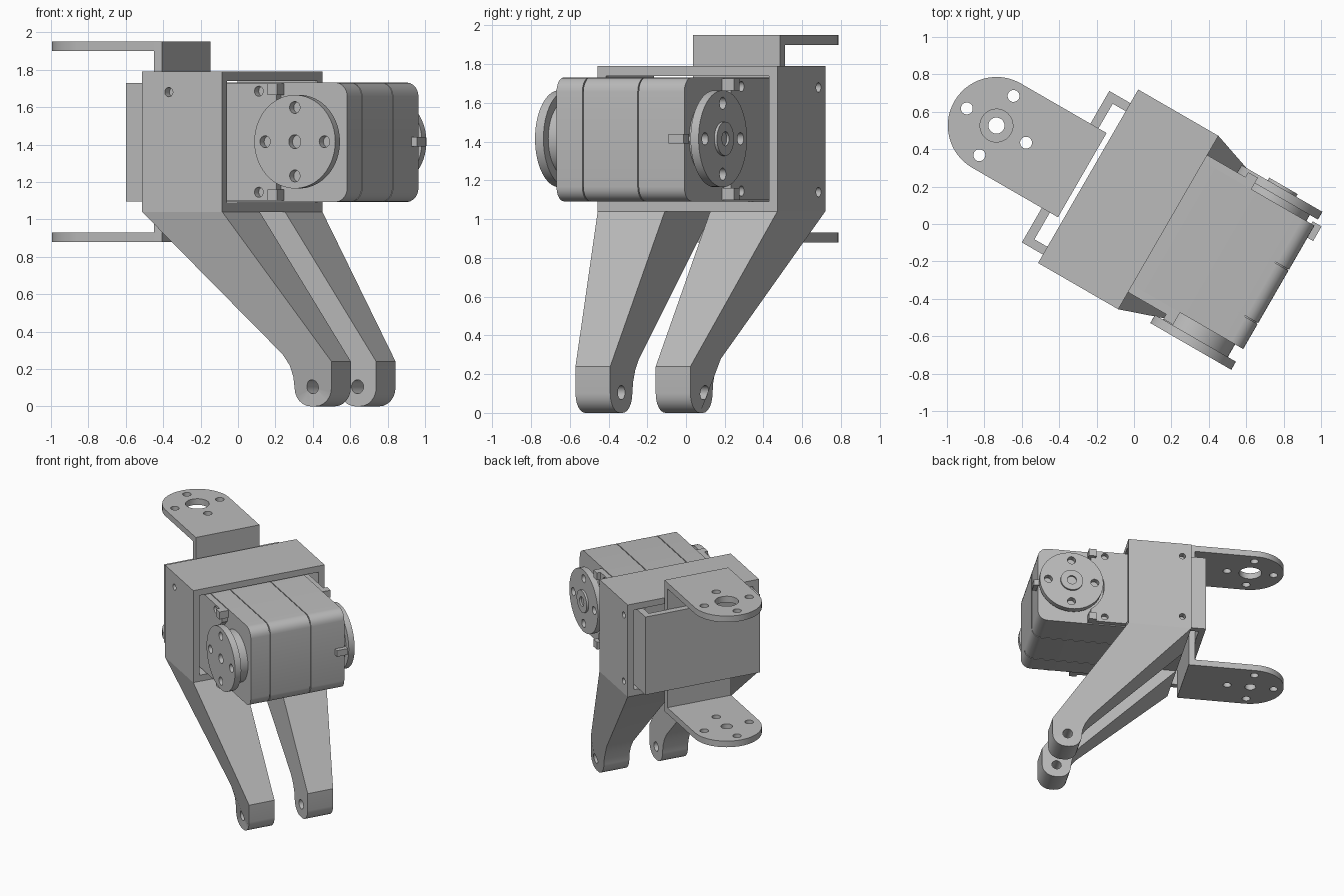
import bpy, bmesh, math
from mathutils import Matrix, Vector

if "Cube" in bpy.data.objects:
    bpy.data.objects.remove(bpy.data.objects["Cube"])

grey = bpy.data.materials.new("plain grey")
grey.use_nodes = True
COLOUR = (0.5, 0.5, 0.5, 1)
grey.diffuse_color = COLOUR
grey.node_tree.nodes["Principled BSDF"].inputs["Base Color"].default_value = COLOUR

# The whole assembly is turned about the vertical axis
TURN = Matrix.Rotation(math.radians(-30), 4, 'Z')
MID = 0.0985   # mid plane between the two legs
AXIS = 0.59    # motor shaft position
SHAFT_Z = 1.415


def finish(name, bm):
    bmesh.ops.recalc_face_normals(bm, faces=bm.faces)
    mesh = bpy.data.meshes.new(name)
    bm.to_mesh(mesh)
    bm.free()
    mesh.materials.append(grey)
    ob = bpy.data.objects.new(name, mesh)
    bpy.context.collection.objects.link(ob)
    ob.matrix_world = TURN
    return ob


def prism(name, outline, axis, low, high):
    """Extrude an outline along y (outline is x,z) or z (outline is x,y)."""
    bm = bmesh.new()
    place = (lambda a, b: (a, low, b)) if axis == 'y' else (lambda a, b: (a, b, low))
    face = bm.faces.new([bm.verts.new(place(a, b)) for a, b in outline])
    geo = bmesh.ops.extrude_face_region(bm, geom=[face])
    step = Vector((0, high - low, 0) if axis == 'y' else (0, 0, high - low))
    bmesh.ops.translate(bm, verts=[g for g in geo['geom'] if isinstance(g, bmesh.types.BMVert)], vec=step)
    return finish(name, bm)


def box(name, x0, x1, y0, y1, z0, z1):
    return prism(name, [(x0, y0), (x1, y0), (x1, y1), (x0, y1)], 'z', z0, z1)


def arc(cx, cy, r, start, end, n):
    return [(cx + r * math.cos(math.radians(start + (end - start) * i / n)),
             cy + r * math.sin(math.radians(start + (end - start) * i / n))) for i in range(n + 1)]


def disc(name, cx, cy, r, axis, low, high, n=48):
    return prism(name, arc(cx, cy, r, 0, 360, n)[:-1], axis, low, high)


def cut(ob, cutters):
    """Subtract cutters, bake the result and discard the cutters."""
    for c in cutters:
        c.hide_render = True
        mod = ob.modifiers.new("hole", 'BOOLEAN')
        mod.operation, mod.solver, mod.object = 'DIFFERENCE', 'EXACT', c
    bpy.context.view_layer.update()
    baked = bpy.data.meshes.new_from_object(ob.evaluated_get(bpy.context.evaluated_depsgraph_get()))
    ob.modifiers.clear()
    ob.data = baked
    for c in cutters:
        bpy.data.objects.remove(c)


def ring_holes(cx, cy, axis, low, high):
    return [disc("hole_cutter", cx + dx, cy + dy, 0.032, axis, low, high, 20)
            for dx, dy in ((0.183, 0), (-0.183, 0), (0, 0.183), (0, -0.183))]


# Square tube frame, open at front and back, with screw holes in its sides
frame = box("frame", -0.34, 0.155, -0.437, 0.634, 1.04, 1.79)
cut(frame, [box("opening_cutter", -0.5, 0.3, -0.387, 0.584, 1.09, 1.74),
            disc("hole_cutter", -0.175, 1.68, 0.025, 'y', -0.5, -0.35, 20),
            disc("hole_cutter", -0.27, 1.68, 0.025, 'y', 0.55, 0.7, 20),
            disc("hole_cutter", -0.27, 1.14, 0.025, 'y', 0.55, 0.7, 20)])

# Legs: flat inside, outer side tapering towards the foot
profile = ([(-0.34, 1.04), (0.155, 1.04), (0.718, 0.24)]
           + arc(0.618, 0.1, 0.1, 0, -90, 6) + arc(0.59, 0.1, 0.1, -90, -180, 6)
           + [(0.482, 0.16), (0.46, 0.22), (0.42, 0.28)])
for side, name in ((-1, "right_leg"), (1, "left_leg")):
    leg = prism(name, profile, 'y', MID + side * 0.1355, MID + side * 0.5355)
    for v in leg.data.vertices:
        if abs(v.co.y - MID) > 0.3:
            taper = min(1, (1.04 - v.co.z) / 0.8)
            v.co.y = MID + side * (0.5355 - 0.193 * taper)
    cut(leg, [disc("hole_cutter", 0.603, 0.105, 0.037, 'y', -0.6, 0.8, 24)])

# Back channel that slides into the frame
prism("back_channel", [(-0.47, -0.385), (-0.1, -0.385), (-0.1, -0.337), (-0.42, -0.337),
                       (-0.42, 0.5), (-0.1, 0.5), (-0.1, 0.55), (-0.47, 0.55)], 'z', 1.095, 1.73)

# Hinge bracket: upright strip with a rounded arm above and below
EYE_X, EYE_Y = -0.9, 0.088
box("hinge_upright", -0.42, -0.37, EYE_Y - 0.26, EYE_Y + 0.26, 0.88, 1.95)
arm_outline = ([(-0.37, EYE_Y - 0.26), (-0.37, EYE_Y + 0.26)]
               + arc(EYE_X, EYE_Y, 0.26, 90, 270, 28))
for name, z, r in (("upper_hinge_arm", 1.9, 0.088), ("lower_hinge_arm", 0.88, 0.043)):
    arm = prism(name, arm_outline, 'z', z, z + 0.05)
    cut(arm, ring_holes(EYE_X, EYE_Y, 'z', z - 0.1, z + 0.2)
        + [disc("hole_cutter", EYE_X, EYE_Y, r, 'z', z - 0.1, z + 0.2, 32)])


# Motor body in three slices with fine grooves at the seams
def body_outline(inset):
    x, lo, hi, r = 0.84 - inset, 1.092 + inset, 1.732 - inset, 0.075
    return ([(-0.3, lo)] + arc(x - r, lo + r, r, -90, 0, 5)
            + arc(x - r, hi - r, r, 0, 90, 5) + [(-0.3, hi)])


prism("motor_core", body_outline(0.008), 'y', -0.28, 0.46)
for name, y0, y1 in (("motor_right_case", -0.287, -0.133), ("motor_middle_case", -0.127, 0.197),
                     ("motor_left_case", 0.203, 0.475)):
    prism(name, body_outline(0), 'y', y0, y1)

# Side plates, clips, hubs and drive discs on both ends of the shaft
for name, face, out, inner, outer in (("right", -0.285, -0.332, -0.365, -0.415),
                                      ("left", 0.473, 0.515, 0.512, 0.56)):
    s = 1 if outer > 0 else -1
    plate = box(name + "_side_plate", 0.0, 0.43, *sorted((face, out)), 1.1, 1.725)
    cut(plate, [disc("recess_cutter", AXIS, SHAFT_Z, 0.265, 'y', -0.6, 0.8)]
        + [disc("hole_cutter", 0.32, z, 0.027, 'y', -0.6, 0.8, 20) for z in (1.145, 1.685)])
    for z in (1.1, 1.665):
        box(name + "_clip", 0.39, 0.45, *sorted((face, out + s * 0.03)), z, z + 0.06)
    disc(name + "_hub", AXIS, SHAFT_Z, 0.2, 'y', *sorted((face, inner)))
    horn = disc(name + "_drive_disc", AXIS, SHAFT_Z, 0.25, 'y', *sorted((inner, outer)), 64)
    holes = ring_holes(AXIS, SHAFT_Z, 'y', *sorted((outer - s * 0.045, outer + s * 0.1)))
    if s < 0:
        holes.append(disc("hole_cutter", AXIS, SHAFT_Z, 0.037, 'y', outer - 0.1, outer + 0.04, 24))
    cut(horn, holes)

# Shaft boss with a screw recess on the left disc, and a small stop tab
boss = disc("shaft_boss", AXIS, SHAFT_Z, 0.088, 'y', 0.555, 0.576, 32)
cut(boss, [disc("hole_cutter", AXIS, SHAFT_Z, 0.037, 'y', 0.562, 0.7, 24)])
box("stop_tab", 0.82, 0.875, 0.4, 0.49, 1.39, 1.44)

# Smooth the round parts and keep the edges crisp
bpy.ops.object.select_all(action='DESELECT')
for ob in bpy.context.collection.objects:
    if ob.type == 'MESH' and grey.name in ob.data.materials:
        ob.select_set(True)
        bpy.context.view_layer.objects.active = ob
bpy.ops.object.shade_smooth_by_angle(angle=math.radians(30))
